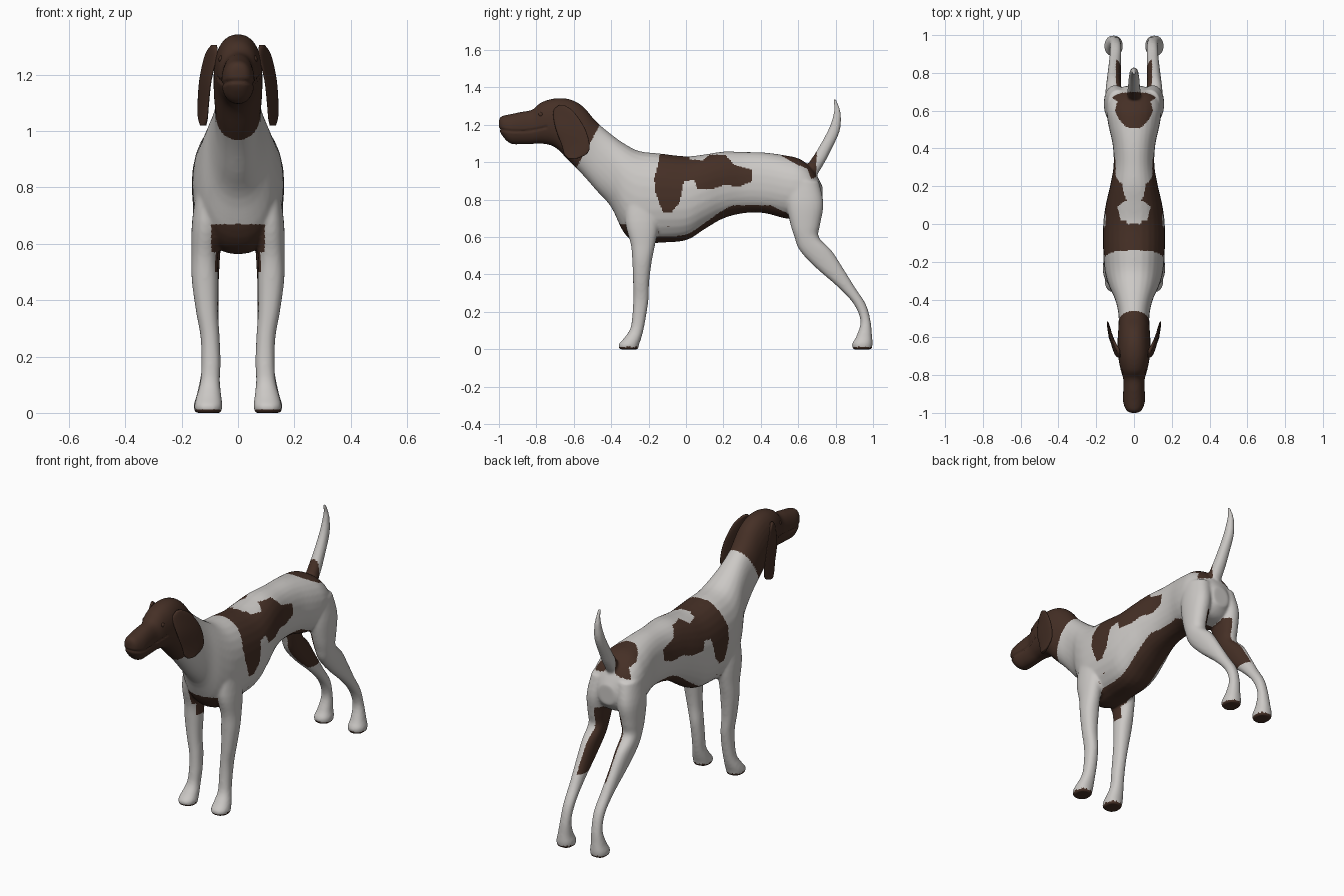
import bpy, bmesh, math
from mathutils import Vector

cube = bpy.data.objects.get("Cube")
if cube:
    bpy.data.objects.remove(cube, do_unlink=True)


def make_material(name, colour):
    mat = bpy.data.materials.new(name)
    mat.use_nodes = True
    mat.diffuse_color = colour
    mat.node_tree.nodes["Principled BSDF"].inputs["Base Color"].default_value = colour
    return mat


white = make_material("white_coat", (0.6, 0.58, 0.56, 1))
brown = make_material("liver_brown", (0.06, 0.029, 0.019, 1))


def smooth_rows(rows, steps=4):
    """Spline through the rows of a section table."""
    result = []
    for i in range(len(rows) - 1):
        before, start = rows[max(i - 1, 0)], rows[i]
        end, after = rows[i + 1], rows[min(i + 2, len(rows) - 1)]
        for k in range(steps):
            t = k / steps
            result.append([
                b + t * ((c - a) / 2 + t * (a - 2.5 * b + 2 * c - d / 2
                         + t * (1.5 * (b - c) + (d - a) / 2)))
                for a, b, c, d in zip(before, start, end, after)])
    return result + [list(rows[-1])]


def loft(bm, rows, section, side=1, count=28):
    """Skin closed rings; section turns a row into centre and two half axes."""
    rings = []
    for row in smooth_rows(rows):
        centre, across, along = (Vector(v) for v in section(row))
        ring = []
        for i in range(count):
            angle = math.tau * i / count
            c, s = math.cos(angle), math.sin(angle)
            c = math.copysign(abs(c) ** 0.9, c)
            s = math.copysign(abs(s) ** 0.9, s)
            p = centre + across * c + along * s
            ring.append(bm.verts.new((p.x * side, p.y, p.z)))
        rings.append(ring)
    faces = [bm.faces.new(rings[0]), bm.faces.new(rings[-1])]
    for lower, upper in zip(rings, rings[1:]):
        for i in range(count):
            j = (i + 1) % count
            faces.append(bm.faces.new((lower[i], lower[j], upper[j], upper[i])))
    bmesh.ops.recalc_face_normals(bm, faces=faces)


def make_object(name, bm, materials):
    mesh = bpy.data.meshes.new(name)
    bm.to_mesh(mesh)
    bm.free()
    obj = bpy.data.objects.new(name, mesh)
    bpy.context.collection.objects.link(obj)
    for mat in materials:
        mesh.materials.append(mat)
    mesh.shade_smooth()
    return obj


# Section shapes
def trunk_section(row):
    y, top, bottom, half = row
    return (0, y, (top + bottom) / 2), (half, 0, 0), (0, 0, (top - bottom) / 2)


def limb_section(row):
    x, y, z, rx, ry = row
    return (x, y, z), (rx, 0, 0), (0, ry, 0)


def ear_section(row):
    z, front, back, x_front, x_back = row
    centre = ((x_front + x_back) / 2, (front + back) / 2, z)
    return centre, (0.009, 0, 0), ((x_back - x_front) / 2, (back - front) / 2, 0)


# Head, neck and torso: y, top, bottom, half width
trunk = [
    (-1.0, 1.23, 1.18, 0.02), (-.985, 1.247, 1.145, .042),
    (-.94, 1.257, 1.1, .058), (-.88, 1.27, 1.096, .057),
    (-.82, 1.282, 1.098, .057), (-.775, 1.32, 1.1, .07),
    (-.7, 1.342, 1.08, .084), (-.62, 1.337, 1.0, .087),
    (-.55, 1.298, .93, .083), (-.48, 1.218, .85, .082),
    (-.4, 1.15, .76, .1), (-.33, 1.1, .62, .132),
    (-.25, 1.06, .565, .155), (-.14, 1.047, .57, .163),
    (0, 1.032, .583, .163), (.1, 1.042, .643, .15),
    (.2, 1.057, .7, .127), (.31, 1.055, .728, .108),
    (.42, 1.052, .728, .113), (.53, 1.037, .7, .137),
    (.61, 1.017, .7, .145), (.68, .96, .71, .125), (.73, .87, .76, .05)]

# Limbs: x, y, z, half width, half depth
fore_leg = [
    (.1, -.24, .84, .04, .08), (.11, -.235, .68, .053, .09),
    (.118, -.23, .56, .047, .065), (.117, -.235, .47, .047, .052),
    (.11, -.24, .36, .039, .043), (.099, -.241, .27, .034, .041),
    (.096, -.25, .18, .034, .037), (.099, -.262, .11, .035, .036),
    (.103, -.285, .06, .044, .046), (.105, -.306, .025, .05, .055),
    (.105, -.306, 0, .045, .05)]
hind_leg = [
    (.08, .62, .9, .06, .09), (.098, .635, .78, .06, .1),
    (.105, .638, .67, .053, .08), (.107, .645, .6, .047, .065),
    (.108, .692, .53, .043, .085), (.106, .763, .44, .037, .073),
    (.1, .86, .33, .032, .044), (.097, .93, .24, .03, .032),
    (.1, .96, .15, .03, .027), (.106, .953, .07, .039, .042),
    (.108, .943, .03, .049, .055), (.108, .943, 0, .045, .05)]
tail = [
    (0, .66, .93, .035, .04), (0, .7, 1.0, .035, .042),
    (0, .73, 1.05, .032, .038), (0, .787, 1.16, .026, .033),
    (0, .806, 1.235, .02, .023), (0, .807, 1.29, .013, .015),
    (0, .792, 1.343, .007, .007)]

bm = bmesh.new()
loft(bm, trunk, trunk_section)
loft(bm, tail, limb_section)
for side in (1, -1):
    loft(bm, fore_leg, limb_section, side)
    loft(bm, hind_leg, limb_section, side)
body = make_object("body", bm, (white, brown))

# Fuse the parts into one smooth skin
remesh = body.modifiers.new("fuse", "REMESH")
remesh.mode = "VOXEL"
remesh.voxel_size = 0.007
relax = body.modifiers.new("relax", "SMOOTH")
relax.factor = 0.5
relax.iterations = 10
bpy.context.view_layer.update()
graph = bpy.context.evaluated_depsgraph_get()
skin = bpy.data.meshes.new_from_object(body.evaluated_get(graph))
body.modifiers.clear()
body.data = skin
skin.materials.clear()
skin.materials.append(white)
skin.materials.append(brown)

# Mouth crease
normals = [v.normal.copy() for v in skin.vertices]
for v, normal in zip(skin.vertices, normals):
    if v.co.y < -0.745:
        lip = 1.165 + 1.0 * max(v.co.y + 0.9, 0) ** 2 + 1.2 * min(v.co.y + 0.9, 0) ** 2
        gap = abs(v.co.z - lip)
        if gap < 0.009:
            v.co -= normal * 0.007 * (1 - gap / 0.009)

# Coat markings, outlined in side profile
saddle = [
    (-.14, 1.2), (-.14, 1.03), (-.17, .91), (-.16, .83), (-.125, .735),
    (-.08, .73), (-.035, .785), (-.01, .9), (.045, .905), (.06, .855),
    (.135, .855), (.205, .88), (.285, .87), (.355, .9), (.35, .96),
    (.26, .985), (.21, 1.04), (.125, 1.04), (.09, 1.01), (.02, 1.015), (0, 1.2)]
rump = [(.49, 1.2), (.51, 1.035), (.6, .985), (.65, .965), (.67, .91),
        (.695, .92), (.7, 1.04), (.68, 1.2)]
elbow = [(-.15, .5), (-.15, .63), (-.09, .66), (-.07, .61), (.02, .6), (.02, .5)]


def inside(y, z, outline):
    hit = False
    for (ya, za), (yb, zb) in zip(outline, outline[1:] + outline[:1]):
        if (za > z) != (zb > z) and y < ya + (z - za) * (yb - ya) / (zb - za):
            hit = not hit
    return hit


def is_brown(p, n):
    x, y, z = abs(p.x), p.y, p.z
    inward = n.x * math.copysign(1, p.x) < -0.35
    if z < 0.014:                                        # pads
        return True
    if y < -0.46 + (z - 1.2) * 0.55 and z > 0.9:         # head and throat
        return True
    if y < -0.2 and 0.5 < z < 0.67:                      # breast
        return x < (0.095 if z > 0.57 else 0.08)
    if y > 0.5 and 0.38 < z < 0.72 and inward:           # inner thighs
        return x < 0.11
    if -0.3 < y < 0.6 and 0.53 < z < 0.77 and n.z < -0.5:  # belly
        return x < 0.09
    if inside(y, z, saddle):
        return y < 0 or x > 0.04
    return inside(y, z, rump) or inside(y, z, elbow)


for face in skin.polygons:
    face.material_index = int(is_brown(face.center, face.normal))
skin.shade_smooth()

# Ears: z, front y, back y, front x, back x
ear = [
    (1.305, -.68, -.65, .08, .09), (1.27, -.71, -.6, .075, .115),
    (1.18, -.697, -.54, .096, .135), (1.09, -.664, -.515, .106, .141),
    (1.045, -.652, -.53, .11, .139), (1.02, -.63, -.58, .117, .13)]
for side, name in ((1, "left"), (-1, "right")):
    bm = bmesh.new()
    loft(bm, ear, ear_section, side)
    make_object(name + "_ear", bm, [brown])
    # Eye set into the brow
    bm = bmesh.new()
    bmesh.ops.create_uvsphere(bm, u_segments=16, v_segments=10, radius=0.014)
    bmesh.ops.translate(bm, verts=bm.verts, vec=(side * 0.055, -0.775, 1.255))
    make_object(name + "_eye", bm, [brown])
